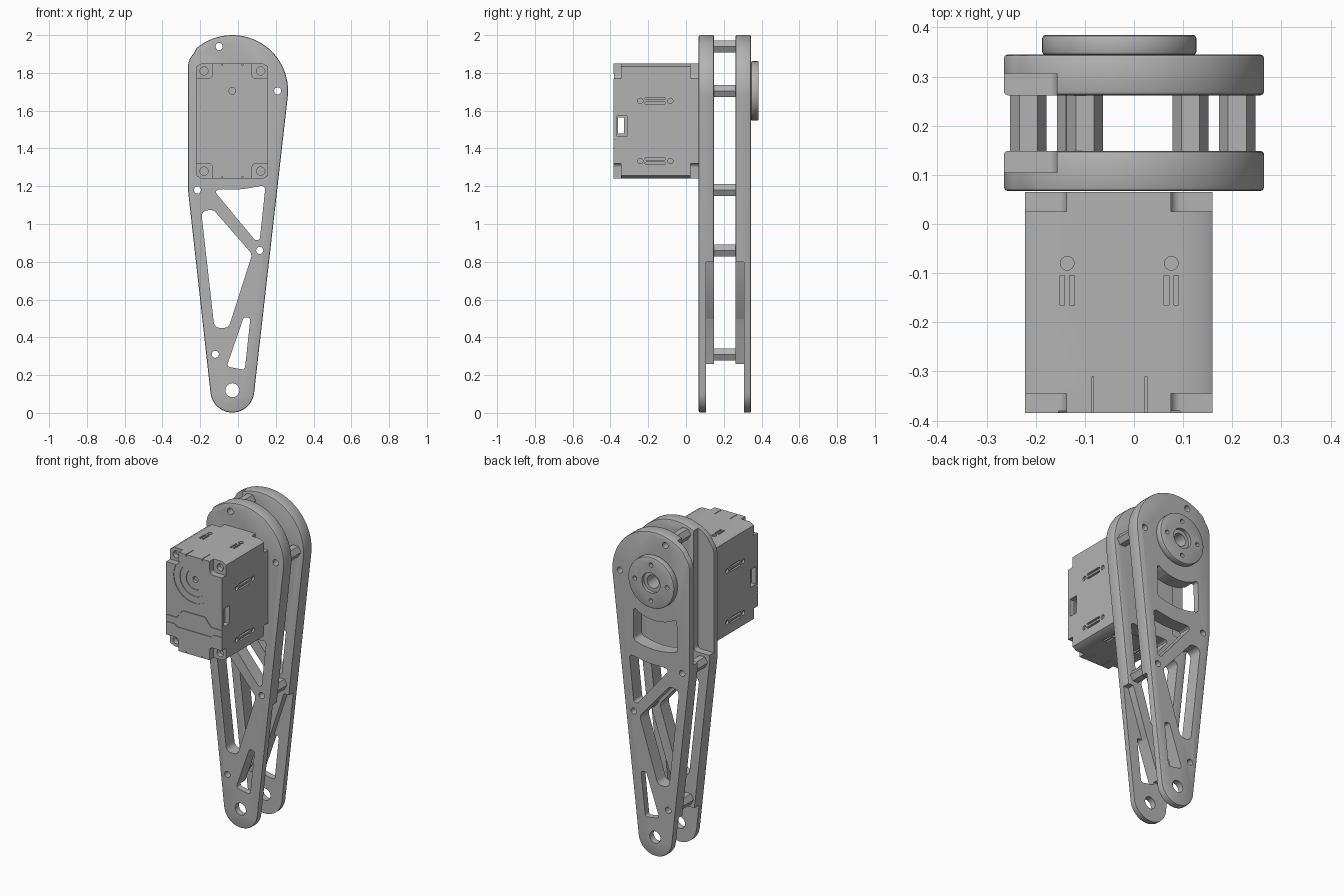
import bpy, bmesh, math
from mathutils import Vector

if "Cube" in bpy.data.objects:
    bpy.data.objects.remove(bpy.data.objects["Cube"], do_unlink=True)

grey = bpy.data.materials.new("machined_grey")
grey.use_nodes = True
COLOUR = (0.45, 0.45, 0.45, 1)
grey.diffuse_color = COLOUR
grey.node_tree.nodes["Principled BSDF"].inputs["Base Color"].default_value = COLOUR

AXIS = -0.03      # x of the leg centre line
HUB = 1.705       # height of the upper joint
FRONT, BACK = -0.385, 0.065   # motor ends


def rounded(points, radius, steps=6):
    """Round the corners of a closed outline."""
    out = []
    for i, p in enumerate(points):
        p, a, b = Vector(p), Vector(points[i - 1]), Vector(points[(i + 1) % len(points)])
        u, v = (a - p).normalized(), (b - p).normalized()
        half = u.angle(v) / 2
        if half > 1.5:
            out.append(p)
            continue
        reach = min(radius / math.tan(half), 0.48 * min((a - p).length, (b - p).length))
        r = reach * math.tan(half)
        centre = p + (u + v).normalized() * (r / math.sin(half))
        s, e = p + u * reach - centre, p + v * reach - centre
        for k in range(steps + 1):
            t = k / steps
            out.append(centre + (s * (1 - t) + e * t).normalized() * r)
    return out


def arc(cx, cz, r, start, end, steps):
    return [(cx + r * math.cos(math.radians(start + (end - start) * k / steps)),
             cz + r * math.sin(math.radians(start + (end - start) * k / steps)))
            for k in range(steps + 1)]


def circle(cx, cz, r, n=32):
    return arc(cx, cz, r, 0, 360 * (n - 1) / n, n - 1)


def rect(x0, x1, z0, z1):
    return [(x0, z0), (x1, z0), (x1, z1), (x0, z1)]


def prism(name, outlines, lo, hi, axis="y", bevel=0):
    """Extrude closed outlines between two depths along an axis."""
    place = {"y": lambda a, b, d: (a, d, b), "x": lambda a, b, d: (d, a, b),
             "z": lambda a, b, d: (a, b, d)}[axis]
    bm = bmesh.new()
    for pts in outlines:
        base = bm.faces.new([bm.verts.new(place(a, b, lo)) for a, b in pts])
        ext = bmesh.ops.extrude_face_region(bm, geom=[base])
        shift = Vector(place(0, 0, hi - lo))
        new = [g for g in ext["geom"] if isinstance(g, bmesh.types.BMVert)]
        bmesh.ops.translate(bm, verts=new, vec=shift)
    bmesh.ops.recalc_face_normals(bm, faces=bm.faces)
    if bevel:
        caps = [e for e in bm.edges if e.calc_face_angle(0) > 1.2]
        bmesh.ops.bevel(bm, geom=caps, offset=bevel, segments=2, profile=0.5, affect="EDGES")
    mesh = bpy.data.meshes.new(name)
    bm.to_mesh(mesh)
    bm.free()
    mesh.materials.append(grey)
    ob = bpy.data.objects.new(name, mesh)
    bpy.context.collection.objects.link(ob)
    return ob


def cut(ob, outlines, lo, hi, axis="y"):
    cutter = prism("cutter", outlines, lo, hi, axis)
    cutter.hide_render = True
    bpy.context.view_layer.objects.active = ob
    mod = ob.modifiers.new("cut", "BOOLEAN")
    mod.operation, mod.solver, mod.object = "DIFFERENCE", "EXACT", cutter
    bpy.ops.object.modifier_apply(modifier=mod.name)
    bpy.data.objects.remove(cutter, do_unlink=True)


def smooth(ob):
    bpy.ops.object.select_all(action="DESELECT")
    ob.select_set(True)
    bpy.context.view_layer.objects.active = ob
    bpy.ops.object.shade_smooth_by_angle(angle=math.radians(30))


# Side plate outline: tapered bar, flattened on its right edge
outline = (arc(AXIS, 0.118, 0.116, 187, 353, 24)
           + arc(AXIS, HUB, 0.295, -7, 130, 36)
           + arc(-0.165, 1.83, 0.1, 135, 180, 8) + [(-0.265, 1.18)])

# Lightening windows and bolt holes
bolts = [(-0.1, 1.94), (0.21, 1.705), (-0.215, 1.18), (0.115, 0.86), (-0.12, 0.31)]
windows = [
    rounded([(-0.13, 1.18)] + arc(AXIS, HUB, 0.523, 265, 283, 4)
            + [(0.146, 1.205), (0.115, 0.915), (0.09, 0.915)], 0.018),
    rounded([(-0.195, 1.07), (-0.13, 1.075), (0.075, 0.84), (-0.05, 0.45), (-0.125, 0.45)], 0.035),
    rounded([(0.03, 0.505), (0.066, 0.505), (0.036, 0.228), (-0.06, 0.245)], 0.014)]
hub_window = rounded(arc(AXIS, HUB, 0.43, 249, 290, 6) + arc(AXIS, HUB, 0.25, 306, 234, 8), 0.025)
bores = [circle(x, z, 0.019, 16) for x, z in bolts]
foot_hole = circle(AXIS, 0.12, 0.037)

# Areas where the inner half of each plate is cut away
upper_step = rounded([(-0.5, 1.23), (-0.157, 1.23), (-0.157, 2.2), (-0.5, 2.2)], 0.02)
lower_step = [(0.5, 0.8), (0.13, 0.8), (-0.05, 0.26), (-0.5, 0.26), (-0.5, -0.2), (0.5, -0.2)]

for name, lo, hi, step_lo, step_hi in (("front_plate", 0.067, 0.149, 0.105, 0.2),
                                       ("back_plate", 0.262, 0.345, 0.2, 0.306)):
    plate = prism(name, [outline], lo, hi, bevel=0.008)
    cut(plate, [upper_step, lower_step], step_lo, step_hi)
    cut(plate, windows + bores + [foot_hole], 0, 0.5)
    if name == "back_plate":
        cut(plate, [hub_window, circle(AXIS, HUB, 0.04)], 0, 0.5)
    smooth(plate)

# Hexagonal spacers between the plates
for i, (x, z) in enumerate(bolts):
    spacer = prism(f"spacer_{i + 1}", [circle(x, z, 0.037, 6)], 0.148, 0.263)
    cut(spacer, [circle(x, z, 0.019, 16)], 0, 0.5)
    smooth(spacer)

# Output disc on the back
disc = prism("output_disc", [circle(AXIS, HUB, 0.157, 64)], 0.344, 0.385, bevel=0.007)
cut(disc, [circle(AXIS, HUB, 0.04)], 0.3, 0.5)
cut(disc, [circle(AXIS, HUB, 0.062)], 0.365, 0.5)
cut(disc, [circle(AXIS + 0.11 * math.cos(a), HUB + 0.11 * math.sin(a), 0.013, 16)
           for a in (0, math.pi / 2, math.pi, 1.5 * math.pi)], 0.36, 0.5)
smooth(disc)

# Motor body with chamfered long edges
L, R, B, T, c = -0.222, 0.16, 1.24, 1.85, 0.028
h = 0.016
motor = prism("motor_body", [[(L + c, B), (R - c, B), (R, B + h), (R, T - h),
                              (R - c, T), (L + c, T), (L, T - h), (L, B + h)]], FRONT, BACK)

# Corner screw pockets at both ends
corners = [rounded(rect(*xs, *zs), 0.02) for xs in ((L - 0.1, L + 0.085), (R - 0.085, R + 0.1))
           for zs in ((B - 0.1, B + 0.08), (T - 0.08, T + 0.1))]
cut(motor, corners, FRONT - 0.1, FRONT + 0.04)
cut(motor, corners, BACK - 0.04, BACK + 0.1)
screws = [(x, z) for x in (-0.18, 0.12) for z in (1.28, 1.81)]
cut(motor, [circle(x, z, 0.022, 20) for x, z in screws], FRONT, FRONT + 0.07)

# Front dial grooves and lower cover seam
for r in (0.14, 0.1, 0.06):
    cut(motor, [circle(AXIS, HUB, r, 48)], FRONT - 0.1, FRONT + 0.004 + (0.14 - r) * 0.1)
cut(motor, [circle(AXIS, HUB, 0.018, 20)], FRONT - 0.1, FRONT + 0.03)
seam = [(L - 0.1, 1.45), (-0.145, 1.45), (-0.105, 1.502), (0.045, 1.502), (0.085, 1.45), (R + 0.1, 1.45)]
cut(motor, [seam + [(x, z - 0.006) for x, z in reversed(seam)]], FRONT - 0.1, FRONT + 0.005)
low = [(L - 0.1, 1.405), (-0.165, 1.405), (-0.145, 1.39), (0.085, 1.39), (0.105, 1.405), (R + 0.1, 1.405)]
cut(motor, [low + [(x, z - 0.004) for x, z in reversed(low)]], FRONT - 0.1, FRONT + 0.004)

# Cable socket through both sides
cut(motor, [rect(-0.36, -0.328, 1.48, 1.565)], -0.5, 0.5, "x")
socket = [rect(-0.366, -0.312, 1.462, 1.572)]
cut(motor, socket, R - 0.03, R + 0.1, "x")
cut(motor, socket, L - 0.1, L + 0.03, "x")

# Shallow holes and slots on the sides, top and bottom
side = []
for z in (1.333, 1.652):
    side += [circle(-0.242, z, 0.014, 16), circle(-0.083, z, 0.014, 16)]
    side += [rounded(rect(-0.217, -0.11, z + d - 0.006, z + d + 0.006), 0.005, 3) for d in (-0.012, 0.012)]
cut(motor, side, R - 0.012, R + 0.1, "x")
cut(motor, side, L - 0.1, L + 0.012, "x")
cap = []
for x in (-0.136, 0.076):
    cap.append(circle(x, -0.08, 0.014, 16))
    cap += [rect(x + d - 0.005, x + d + 0.005, -0.165, -0.105) for d in (-0.01, 0.01)]
cap += [rect(x - 0.002, x + 0.002, FRONT - 0.05, -0.31) for x in (-0.084, 0.024)]
cut(motor, cap, T - 0.012, T + 0.1, "z")
cut(motor, cap, B - 0.1, B + 0.012, "z")
smooth(motor)
